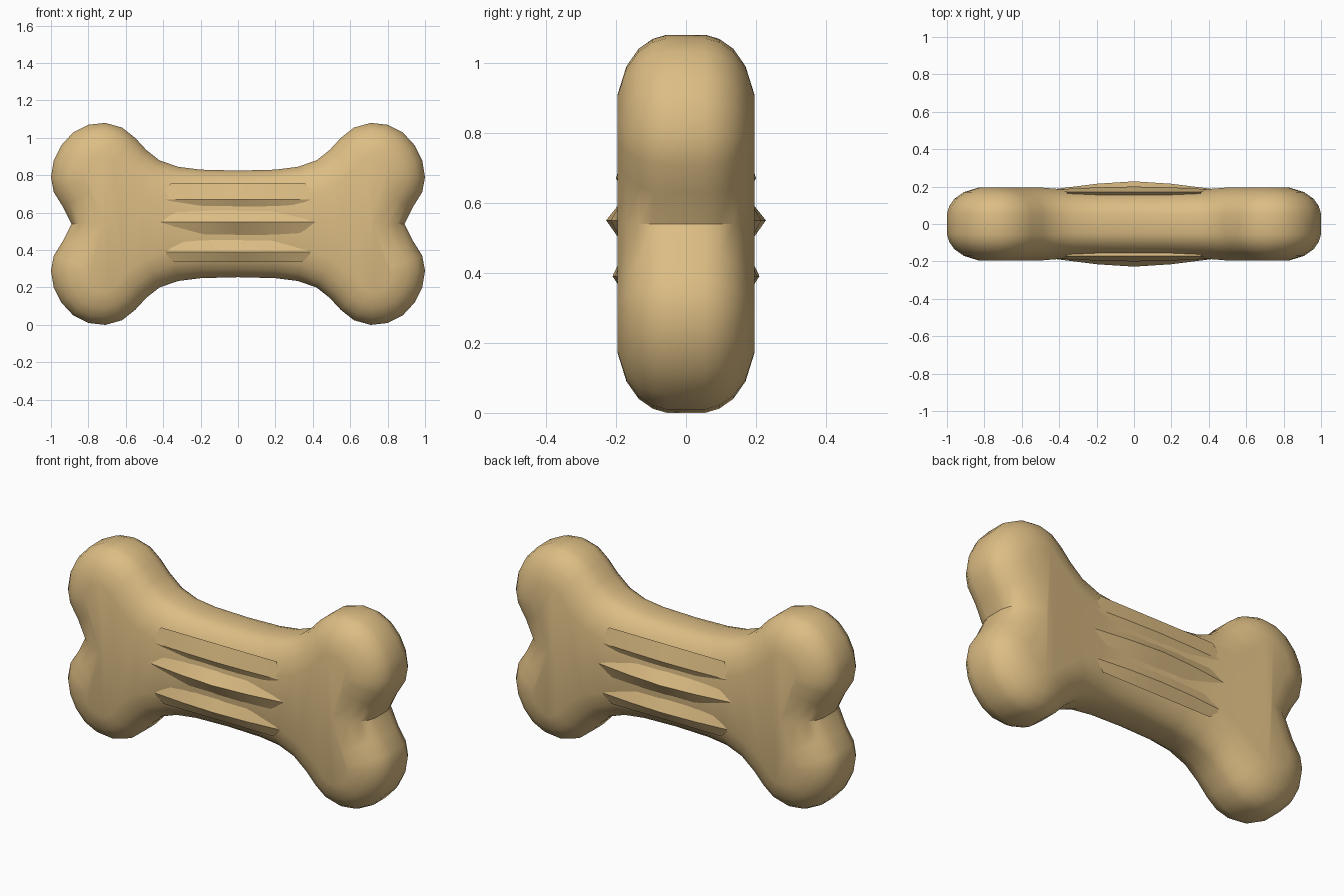
import bpy
import bmesh
from mathutils import Vector
from math import radians

cube = bpy.data.objects.get("Cube")
if cube:
    bpy.data.objects.remove(cube)

MID = 0.54
biscuit = bpy.data.materials.new("biscuit_tan")
biscuit.use_nodes = True
biscuit.diffuse_color = (0.72, 0.51, 0.23, 1)
biscuit.node_tree.nodes["Principled BSDF"].inputs["Base Color"].default_value = (0.72, 0.51, 0.23, 1)


def finish(name, bm, angle):
    bmesh.ops.recalc_face_normals(bm, faces=bm.faces)
    mesh = bpy.data.meshes.new(name)
    bm.to_mesh(mesh)
    bm.free()
    mesh.materials.append(biscuit)
    obj = bpy.data.objects.new(name, mesh)
    bpy.context.collection.objects.link(obj)
    bpy.ops.object.select_all(action="DESELECT")
    obj.select_set(True)
    bpy.context.view_layer.objects.active = obj
    bpy.ops.object.shade_smooth_by_angle(angle=radians(angle))
    return obj


# Outline of one knuckle and half the shaft, from end notch to shaft middle
quarter = [(0.89, 0), (0.935, 0.09), (0.985, 0.17), (1, 0.25), (0.985, 0.34),
           (0.945, 0.42), (0.88, 0.49), (0.8, 0.53), (0.71, 0.54), (0.62, 0.515),
           (0.55, 0.46), (0.49, 0.395), (0.42, 0.34), (0.32, 0.305), (0.2, 0.29), (0, 0.285)]
upper = quarter + [(-x, z) for x, z in quarter[-2::-1]]
outline = [Vector(p) for p in upper + [(x, -z) for x, z in upper[-2:0:-1]]]
count = len(outline)


def inset(distance):
    points = []
    for i, p in enumerate(outline):
        along = (outline[(i + 1) % count] - outline[i - 1]).normalized()
        points.append(p + Vector((-along.y, along.x)) * distance)
    return points


def thickness(x):
    # The shaft is a little slimmer than the knuckles
    t = min(max((abs(x) - 0.3) / 0.2, 0), 1)
    return 0.92 + 0.08 * t


# Rounded bone body: rings of the outline, narrowing toward front and back
half = [(0, 0.055), (0.012, 0.095), (0.04, 0.135), (0.09, 0.17), (0.17, 0.195)]
layers = [(d, -y) for d, y in half[::-1]] + half
bm = bmesh.new()
rings = []
for distance, y in layers:
    rings.append([bm.verts.new((p.x, y * thickness(p.x), MID + p.y)) for p in inset(distance)])
for a, b in zip(rings, rings[1:]):
    for i in range(count):
        j = (i + 1) % count
        bm.faces.new((a[i], a[j], b[j], b[i]))

# Front and back faces: a panel for each knuckle pair, strips along the shaft
first, last = 11, len(upper) - 12
for ring in (rings[0], rings[-1]):
    opposite = [ring[-i % count] for i in range(count)]
    for i in range(first, last):
        bm.faces.new((ring[i], ring[i + 1], opposite[i + 1], opposite[i]))
    bm.faces.new([ring[i] for i in range(-first, first + 1)])
    bm.faces.new([ring[i] for i in range(last, count - last + 1)])
body = finish("bone_body", bm, 35)


# Tapered ridges running along the shaft
def ridge(name, side, top, peak, bottom, height, reach):
    bm = bmesh.new()
    rows = []
    for x, rise in ((-reach, 0), (-0.2, 0.7), (0, 1), (0.2, 0.7), (reach, 0)):
        base_x = x * 0.85
        crest = 0.185 + (height - 0.185) * rise
        shape = ((base_x, 0.172, top), (x, crest, peak), (base_x, 0.172, bottom), (base_x, 0.1, peak))
        rows.append([bm.verts.new((px, side * y, z)) for px, y, z in shape])
    for a, b in zip(rows, rows[1:]):
        for i in range(4):
            j = (i + 1) % 4
            bm.faces.new((a[i], a[j], b[j], b[i]))
    bm.faces.new(rows[0])
    bm.faces.new(rows[-1])
    finish(name, bm, 20)


for label, side in (("front", -1), ("back", 1)):
    ridge(label + "_middle_ridge", side, 0.62, 0.55, 0.47, 0.228, 0.44)
    ridge(label + "_lower_ridge", side, 0.47, 0.39, 0.335, 0.21, 0.4)
    ridge(label + "_upper_ridge", side, 0.76, 0.67, 0.62, 0.2, 0.42)
